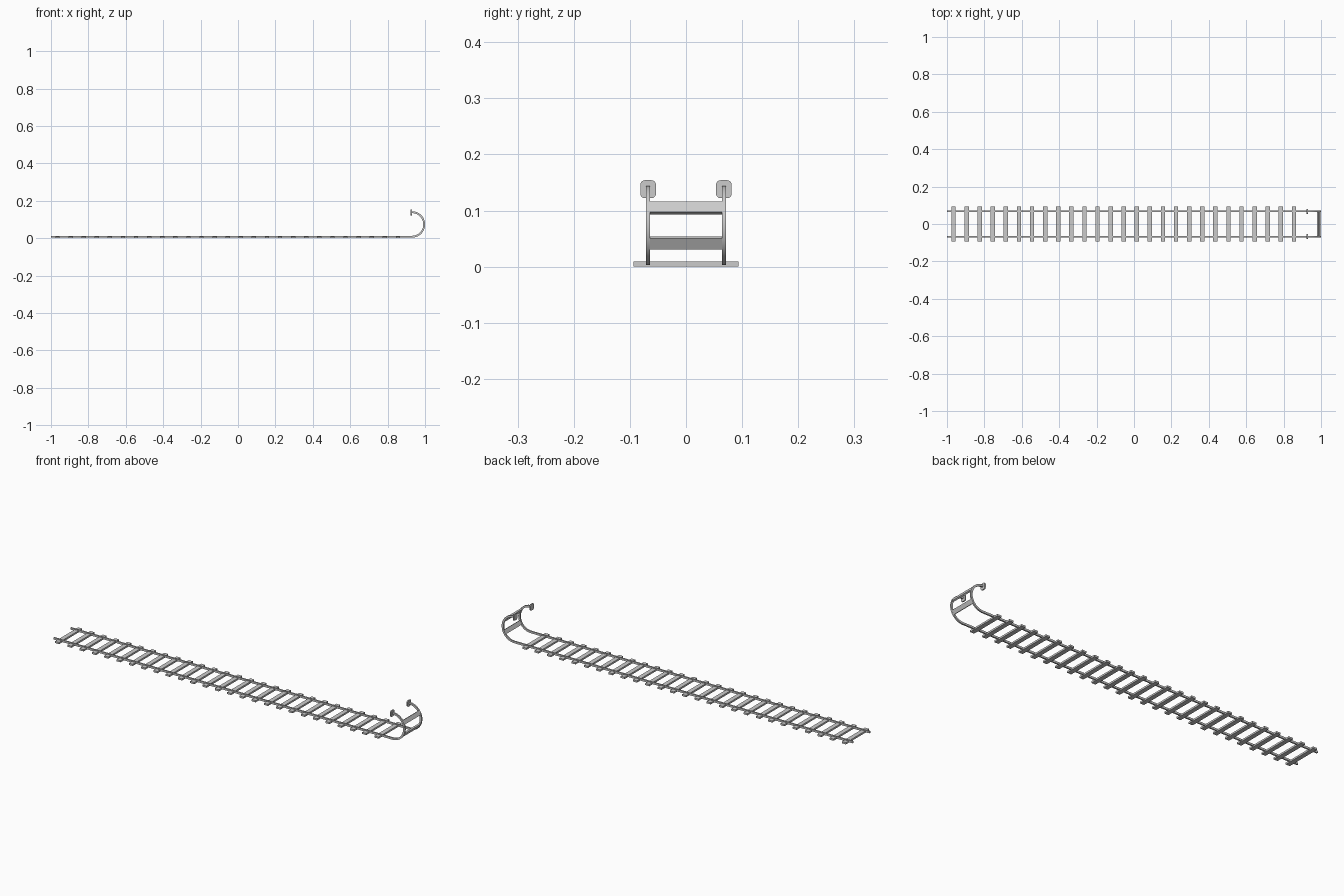
import bpy, bmesh
from math import sin, cos, pi, radians

if "Cube" in bpy.data.objects:
    bpy.data.objects.remove(bpy.data.objects["Cube"])

RAIL_Y = 0.0675           # rail centre line
CX, CZ, R = 0.93, 0.0735, 0.0655   # centre and radius of the upturned end


def finish(bm, name):
    bmesh.ops.recalc_face_normals(bm, faces=bm.faces)
    me = bpy.data.meshes.new(name)
    bm.to_mesh(me)
    bm.free()
    ob = bpy.data.objects.new(name, me)
    bpy.context.collection.objects.link(ob)
    return ob


def box(name, loc, size, tilt=0.0):
    bm = bmesh.new()
    bmesh.ops.create_cube(bm, size=1)
    bmesh.ops.scale(bm, vec=size, verts=bm.verts)
    ob = finish(bm, name)
    ob.location = loc
    ob.rotation_euler.y = tilt
    return ob


def smooth(ob):
    bpy.ops.object.select_all(action='DESELECT')
    ob.select_set(True)
    bpy.context.view_layer.objects.active = ob
    bpy.ops.object.shade_smooth_by_angle(angle=radians(30))


def rail(name, y):
    # section swept along the straight run and the half-circle end
    w, t = 0.0037, 0.005
    section = [(-w, -t), (w, -t), (w, t), (-w, t)]
    path = [(-1.0, CZ - R, -pi / 2)]
    for i in range(29):
        a = -pi / 2 + pi * i / 28
        path.append((CX + R * cos(a), CZ + R * sin(a), a))
    bm = bmesh.new()
    rings = [[bm.verts.new((x + d * cos(a), y + s, z + d * sin(a)))
              for s, d in section] for x, z, a in path]
    for r0, r1 in zip(rings, rings[1:]):
        for k in range(4):
            j = (k + 1) % 4
            bm.faces.new((r0[k], r0[j], r1[j], r1[k]))
    bm.faces.new(rings[0])
    bm.faces.new(rings[-1])
    smooth(finish(bm, name))


def buffer_plate(name, y):
    # rounded pad on the rail tip
    n, h = 4, 0.003
    outline = []
    for k, (sy, sz) in enumerate([(1, 1), (-1, 1), (-1, -1), (1, -1)]):
        for i in range(n + 1):
            a = pi / 2 * (k + i / n)
            outline.append((sy * 0.006 + 0.008 * cos(a), sz * 0.008 + 0.008 * sin(a)))
    bm = bmesh.new()
    f = bm.faces.new([bm.verts.new((CX - 0.007, y + p, 0.138 + q)) for p, q in outline])
    ext = bmesh.ops.extrude_face_region(bm, geom=[f])
    bmesh.ops.translate(bm, vec=(2 * h, 0, 0),
                        verts=[v for v in ext['geom'] if isinstance(v, bmesh.types.BMVert)])
    smooth(finish(bm, name))


# rails and end pads, mirrored left and right
for side, s in (("left", 1), ("right", -1)):
    rail("rail_" + side, s * RAIL_Y)
    buffer_plate("buffer_plate_" + side, s * RAIL_Y)

# sleepers
for i in range(27):
    box(f"sleeper_{i + 1}", (-0.965 + 0.07 * i, 0, 0.0045), (0.023, 0.188, 0.009))

# cross bars between the curved rail ends
for label, deg in (("upper", 28.5), ("lower", -28.5)):
    a = radians(deg)
    box("cross_bar_" + label, (CX + R * cos(a), 0, CZ + R * sin(a)),
        (0.008, 0.13, 0.022), -a)
